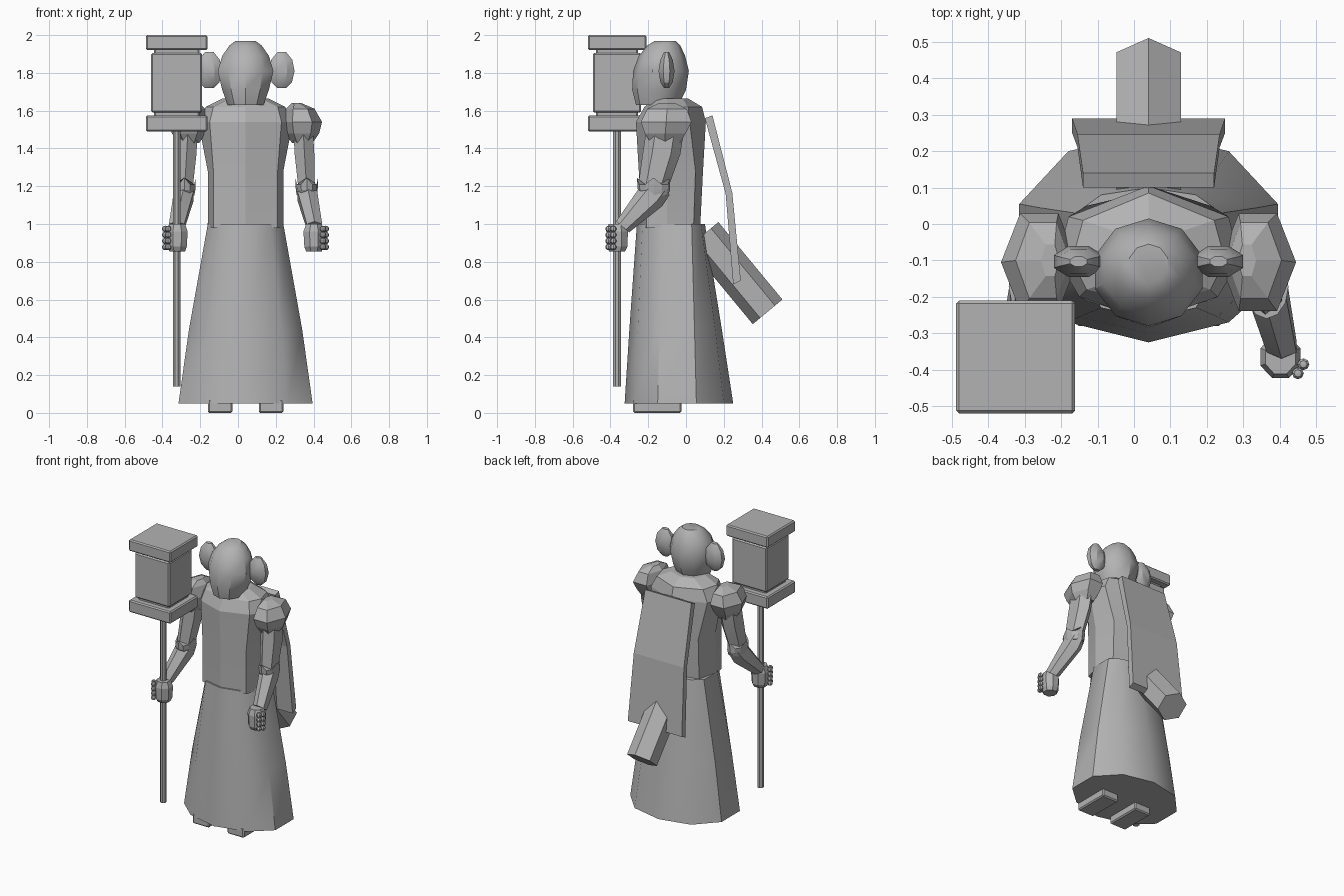
import bpy, bmesh, math
from mathutils import Vector, Matrix

if "Cube" in bpy.data.objects:
    bpy.data.objects.remove(bpy.data.objects["Cube"])

CX = 0.04  # symmetry line of the figure
grey = bpy.data.materials.new("stone_grey")
grey.diffuse_color = (0.45, 0.45, 0.45, 1)
grey.use_nodes = True
grey.node_tree.nodes["Principled BSDF"].inputs["Base Color"].default_value = grey.diffuse_color


def finish(name, bm, angle=30):
    bmesh.ops.recalc_face_normals(bm, faces=bm.faces[:])
    me = bpy.data.meshes.new(name)
    bm.to_mesh(me)
    bm.free()
    me.materials.append(grey)
    ob = bpy.data.objects.new(name, me)
    bpy.context.collection.objects.link(ob)
    bpy.ops.object.select_all(action='DESELECT')
    ob.select_set(True)
    bpy.context.view_layer.objects.active = ob
    if angle:
        bpy.ops.object.shade_smooth_by_angle(angle=math.radians(angle))
    return ob


def loft(name, rings, angle=30):
    """Skin a list of equal-length rings and cap both ends."""
    bm = bmesh.new()
    vs = [[bm.verts.new(p) for p in r] for r in rings]
    n = len(vs[0])
    for a, b in zip(vs, vs[1:]):
        for i in range(n):
            j = (i + 1) % n
            bm.faces.new((a[i], a[j], b[j], b[i]))
    bm.faces.new(vs[0])
    bm.faces.new(vs[-1])
    return finish(name, bm, angle)


def ring(c, rx, ry, n=6, tilt=0, phase=0):
    rot = Matrix.Rotation(math.radians(tilt), 3, 'X')
    out = []
    for i in range(n):
        a = math.radians(phase) + 2 * math.pi * i / n
        out.append(Vector(c) + rot @ Vector((rx * math.cos(a), ry * math.sin(a), 0)))
    return out


def sym(z, half):
    """Full ring from a half outline running front centre to back centre."""
    pts = [(CX + x, y, z) for x, y in half]
    return pts + [(CX - x, y, z) for x, y in half[-2:0:-1]]


def box(name, x, y, z, bevel=0.008):
    bm = bmesh.new()
    bmesh.ops.create_cube(bm, size=1)
    for v in bm.verts:
        v.co = [(r[0] + r[1]) / 2 + c * (r[1] - r[0]) for r, c in zip((x, y, z), v.co)]
    if bevel:
        bmesh.ops.bevel(bm, geom=bm.edges[:], offset=bevel, segments=1, affect='EDGES')
    return finish(name, bm, 0)


def both(ob):
    """Add the mirrored partner of a right-hand part."""
    bm = bmesh.new()
    bm.from_mesh(ob.data)
    for v in bm.verts:
        v.co.x = 2 * CX - v.co.x
    finish(ob.name + "_mirrored", bm, 30)


# Robe skirt
loft("skirt", [
    sym(0.05, [(0, -.325), (.22, -.27), (.355, -.15), (.355, .055), (.22, .20), (0, .25)]),
    sym(0.44, [(0, -.30), (.19, -.255), (.30, -.14), (.30, .045), (.19, .155), (0, .19)]),
    sym(1.00, [(0, -.26), (.13, -.23), (.20, -.12), (.20, .03), (.13, .08), (0, .10)])], 40)

# Torso with sloping yoke up to the collar
loft("torso", [
    sym(0.98, [(0, -.25), (.17, -.21), (.20, -.10), (.17, .04), (0, .075)]),
    sym(1.28, [(0, -.25), (.17, -.21), (.20, -.10), (.17, .05), (0, .09)]),
    sym(1.54, [(0, -.265), (.19, -.20), (.25, -.10), (.22, .02), (0, .105)]),
    sym(1.62, [(0, -.22), (.17, -.18), (.21, -.10), (.18, .01), (0, .085)]),
    sym(1.665, [(0, -.16), (.08, -.15), (.12, -.10), (.09, -.02), (0, .01)])], 15)

# Head: z, front y, back y, half width
head = [(1.63, -.265, -.04, .10), (1.71, -.285, .0, .13), (1.81, -.28, .015, .155),
        (1.89, -.25, -.005, .13), (1.945, -.205, -.03, .09), (1.97, -.165, -.055, .055)]
loft("head", [ring((CX, (f + b) / 2, z), w, (b - f) / 2, 10, 0, 18)
              for z, f, b, w in head], 35)

# Side buns on the head
both(loft("hair_bun", [ring((.232, -.103, z), rx, ry, 8, 0, 22.5) for z, rx, ry in
                       [(1.72, .025, .015), (1.75, .058, .035), (1.81, .073, .046),
                        (1.87, .06, .035), (1.91, .025, .015)]], 30))

# Shoulder pads
both(loft("shoulder_pad", [ring(c, rx, ry, 6, 0, 0) for c, rx, ry in
                           [((.34, -.11, 1.43), .055, .09), ((.34, -.11, 1.48), .09, .125),
                            ((.34, -.105, 1.54), .105, .155), ((.33, -.10, 1.61), .075, .12),
                            ((.31, -.10, 1.64), .025, .05)]], 10))

# Upper arms
both(loft("upper_arm", [ring(c, rx, ry, 6, 0, 30) for c, rx, ry in
                        [((.345, -.11, 1.50), .06, .10), ((.352, -.13, 1.37), .06, .10),
                         ((.363, -.175, 1.19), .05, .08)]], 15))

# Elbow cuffs with a jagged rim
rim = ring((.364, -.172, 1.22), .06, .088, 12)
for i, p in enumerate(rim):
    p.z += .025 if i % 3 == 0 else -.01
both(loft("elbow_cuff", [ring((.364, -.165, 1.15), .052, .07, 12),
                         ring((.364, -.17, 1.18), .058, .085, 12), rim], 15))

# Forearms
both(loft("forearm", [ring(c, rx, ry, 6, -40, 30) for c, rx, ry in
                      [((.364, -.14, 1.20), .05, .07), ((.368, -.185, 1.145), .06, .078),
                       ((.405, -.335, .985), .047, .045)]], 15))

# Hands gripping, with knuckles on the outer side
both(loft("hand", [ring((.402, -.365, z), rx, ry, 8, 0, 22.5) for z, rx, ry in
                   [(.855, .045, .045), (.88, .055, .06), (.96, .06, .062),
                    (1.0, .045, .05)]], 15))
for k in range(4):
    bm = bmesh.new()
    for x, y in ((.465, -.385), (.45, -.41)):
        bmesh.ops.create_uvsphere(bm, u_segments=8, v_segments=5, radius=.017,
                                  matrix=Matrix.Translation((x, y, .878 + .032 * k)))
    both(finish("finger_%d" % (k + 1), bm))

# Shoes under the hem
both(box("shoe", (.11, .24), (-.28, -.025), (0, .07)))

# Lantern staff
SX, SY = -.325, -.365
loft("staff_pole", [ring((SX, SY, z), .021, .023, 8, 0, 22.5) for z in (.14, 1.52)], 20)
for name, r, z0, z1 in [("lantern_base", (.163, .155), 1.49, 1.575),
                        ("lantern_core", (.12, .112), 1.56, 1.93),
                        ("lantern_body", (.135, .128), 1.59, 1.905),
                        ("lantern_cap", (.163, .155), 1.92, 2.0)]:
    box(name, (SX - r[0], SX + r[0]), (SY - r[1], SY + r[1]), (z0, z1))

# Bent panel hanging on the back: half width, inner y/z, outer y/z
panel = [(.18, .10, 1.56, .14, 1.575), (.195, .21, 1.16, .245, 1.165),
         (.21, .25, .68, .29, .70)]
loft("back_panel", [[(CX - w, a, b), (CX + w, a, b), (CX + w, c, d), (CX - w, c, d)]
                    for w, a, b, c, d in panel], 0)

# Six-sided case slung through the panel
loft("back_case", [ring((CX, y, z), .102, .102, 6, 39.7, 90)
                   for y, z in ((.093, .945), (.432, .535))], 0)
